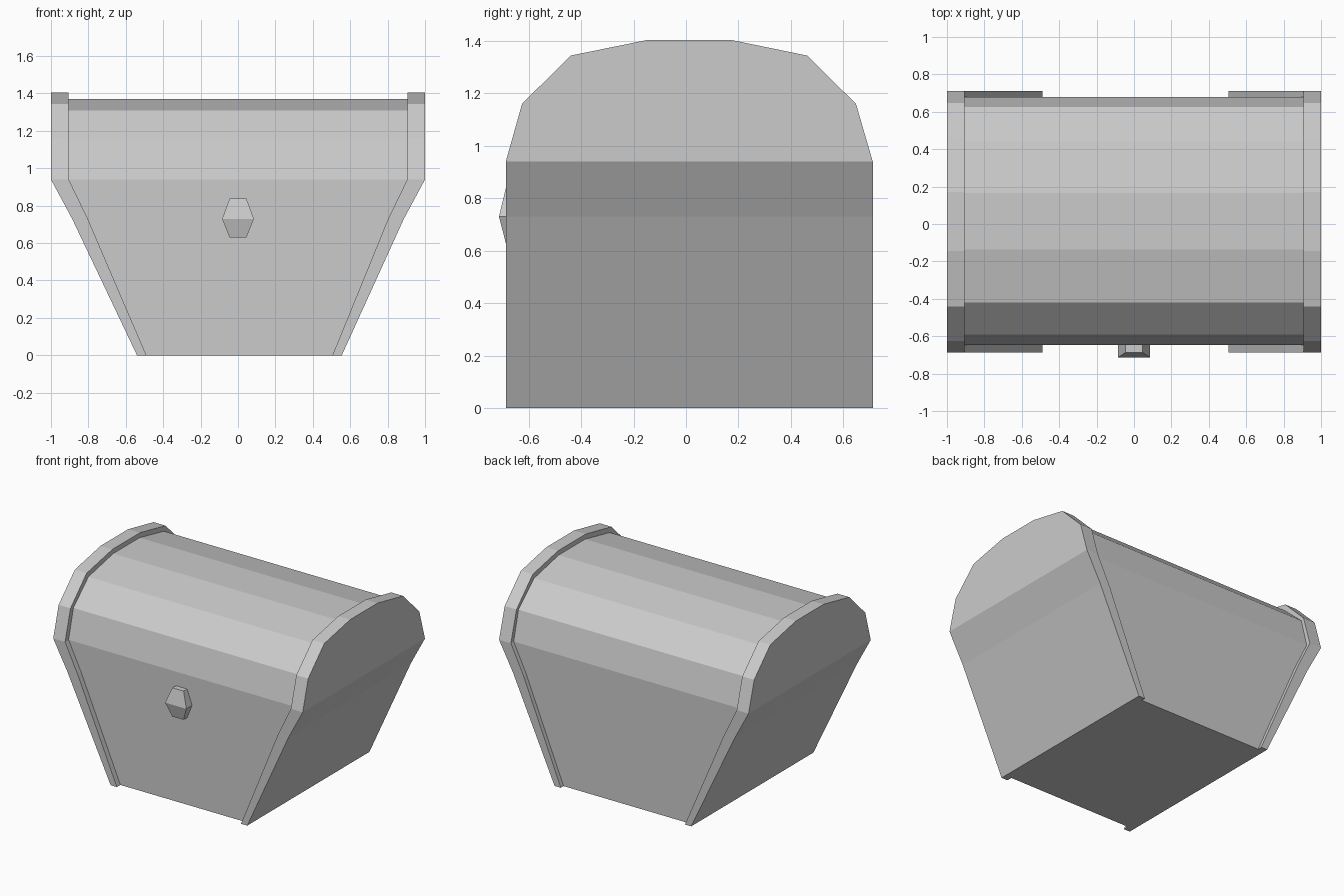
import bpy
import bmesh

old = bpy.data.objects.get("Cube")
if old:
    bpy.data.objects.remove(old, do_unlink=True)

grey = bpy.data.materials.new("plain grey")
grey.use_nodes = True
grey.diffuse_color = (0.6, 0.6, 0.6, 1)
grey.node_tree.nodes["Principled BSDF"].inputs["Base Color"].default_value = grey.diffuse_color

LIP, KINK = 0.94, 0.73


def make_object(name, verts, faces):
    bm = bmesh.new()
    vs = [bm.verts.new(v) for v in verts]
    for f in faces:
        bm.faces.new([vs[i] for i in f])
    bmesh.ops.recalc_face_normals(bm, faces=bm.faces)
    mesh = bpy.data.meshes.new(name)
    bm.to_mesh(mesh)
    bm.free()
    mesh.materials.append(grey)
    obj = bpy.data.objects.new(name, mesh)
    bpy.context.collection.objects.link(obj)
    return obj


def bridge(name, profile, side_a, side_b):
    """Span a y-z profile between two sides, each given as x at floor, kink and lip."""
    def x_at(side, z):
        return side[0] if z < KINK else side[1] if z < LIP else side[2]
    n = len(profile)
    verts = [(x_at(s, z), y, z) for s in (side_a, side_b) for y, z in profile]
    faces = [(i, (i + 1) % n, (i + 1) % n + n, i + n) for i in range(n)]
    for o in (0, n):
        faces += [[o + i for i in (0, 1, n - 2, n - 1)],
                  [o + i for i in (1, 2, n - 3, n - 2)],
                  [o + i for i in range(2, n - 2)]]
    return make_object(name, verts, faces)


def chest_profile(front, back, lid):
    return ([(front, 0), (front, KINK), (front, LIP)] + lid
            + [(back, LIP), (back, KINK), (back, 0)])


panel = chest_profile(-0.687, 0.712, [
    (-0.625, 1.16), (-0.44, 1.344), (-0.145, 1.404),
    (0.17, 1.404), (0.462, 1.344), (0.648, 1.16)])
core = chest_profile(-0.647, 0.68, [
    (-0.592, 1.15), (-0.42, 1.31), (-0.137, 1.37),
    (0.165, 1.37), (0.445, 1.31), (0.625, 1.15)])

# Sloping sides, from the floor up to the lip of the lid
left_outer, left_inner = (0.555, 0.887, 1.0), (0.505, 0.803, 0.905)
right_outer, right_inner = (-0.54, -0.887, -1.0), (-0.49, -0.803, -0.905)

# Body with barrel lid, and the raised end panels
bridge("chest_body", core, right_inner, left_inner)
bridge("left_end_panel", panel, left_inner, left_outer)
bridge("right_end_panel", panel, right_outer, right_inner)

# Faceted latch on the front
rings = [(0.63, 0.045, -0.687), (0.73, 0.085, -0.713), (0.838, 0.045, -0.687)]
verts = [(sx * w, y, z) for z, w, front in rings
         for sx, y in ((-1, front), (1, front), (1, -0.645), (-1, -0.645))]
faces = [(0, 1, 2, 3), (8, 9, 10, 11)]
for r in (0, 4):
    faces += [(r + i, r + (i + 1) % 4, r + 4 + (i + 1) % 4, r + 4 + i) for i in range(4)]
make_object("latch", verts, faces)
